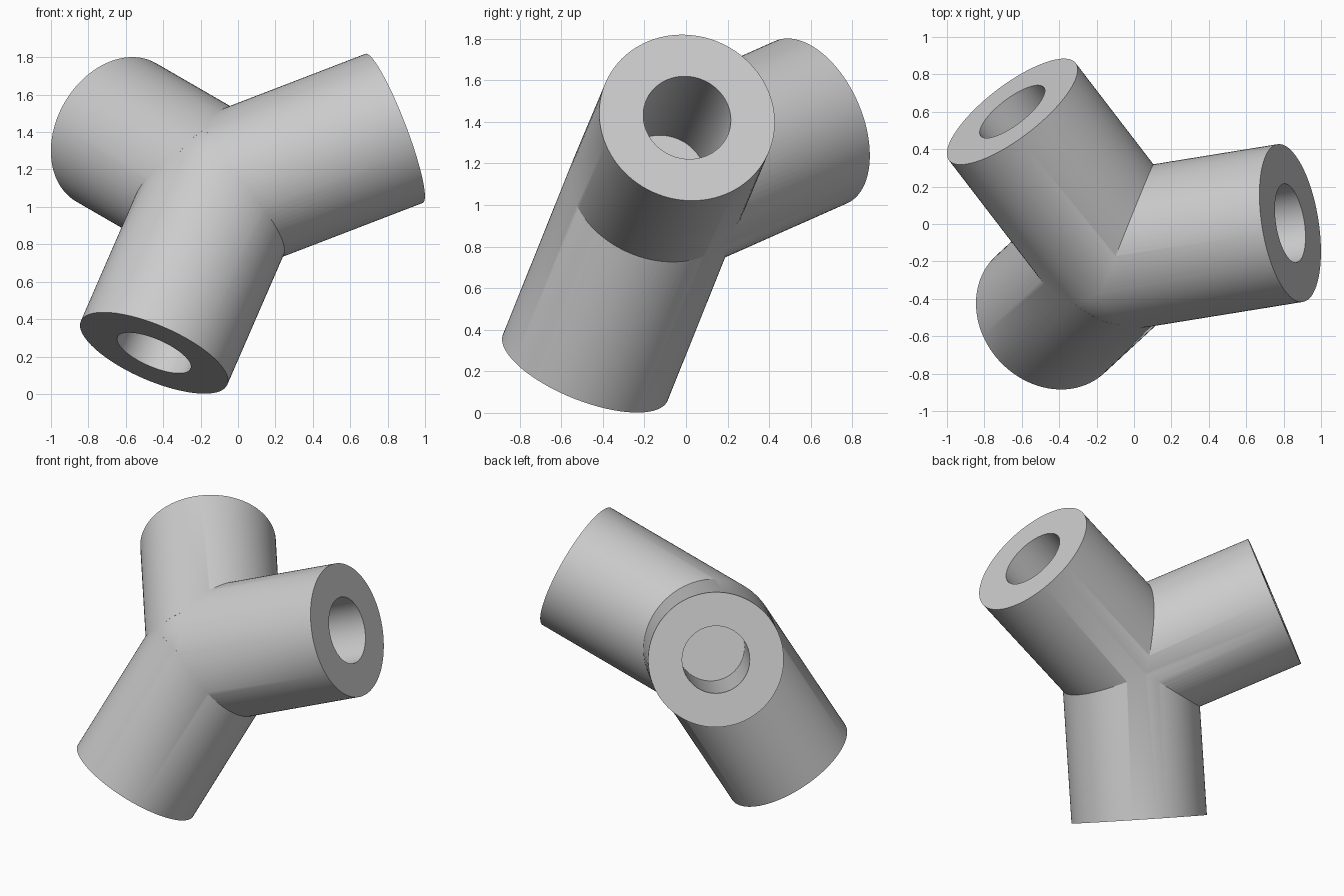
import bpy
from mathutils import Vector

cube = bpy.data.objects.get("Cube")
if cube:
    bpy.data.objects.remove(cube, do_unlink=True)

HUB = Vector((-0.08, -0.143, 1.068))
RADIUS, BORE, DEPTH = 0.427, 0.213, 0.8
ENDS = {
    "side_arm": Vector((0.835, 0.005, 1.42)),
    "lower_arm": Vector((-0.449, -0.484, 0.219)),
    "back_arm": Vector((-0.651, 0.601, 1.398)),
}

grey = bpy.data.materials.new("light_grey")
grey.use_nodes = True
colour = (0.6, 0.6, 0.6, 1)
grey.diffuse_color = colour
grey.node_tree.nodes["Principled BSDF"].inputs["Base Color"].default_value = colour


def rod(name, start, end, radius, sides):
    """Cylinder running between two points."""
    axis = end - start
    bpy.ops.mesh.primitive_cylinder_add(
        vertices=sides, radius=radius, depth=axis.length,
        location=(start + end) / 2,
        rotation=axis.to_track_quat("Z", "Y").to_euler())
    ob = bpy.context.object
    ob.name = name
    ob.data.materials.append(grey)
    return ob


def combine(target, tool, operation):
    """Apply a boolean and discard the tool."""
    tool.hide_render = True
    mod = target.modifiers.new(operation.lower(), "BOOLEAN")
    mod.operation = operation
    mod.solver = "EXACT"
    mod.object = tool
    bpy.context.view_layer.objects.active = target
    bpy.ops.object.modifier_apply(modifier=mod.name)
    bpy.data.objects.remove(tool, do_unlink=True)


# Rounded hub, a hair under the arm radius
bpy.ops.mesh.primitive_uv_sphere_add(
    segments=96, ring_count=48, radius=RADIUS * 0.9995, location=HUB)
connector = bpy.context.object
connector.name = "three_way_connector"
connector.data.materials.append(grey)

# Three arms meeting at the hub
for name, end in ENDS.items():
    combine(connector, rod(name, HUB, end, RADIUS, 96), "UNION")

# Blind sockets bored into each arm
for name, end in ENDS.items():
    out = (end - HUB).normalized()
    bore = rod(name + "_socket", end - out * DEPTH, end + out * 0.1, BORE, 64)
    combine(connector, bore, "DIFFERENCE")

bpy.ops.object.select_all(action="DESELECT")
connector.select_set(True)
bpy.context.view_layer.objects.active = connector
bpy.ops.object.shade_smooth_by_angle(angle=0.5)
